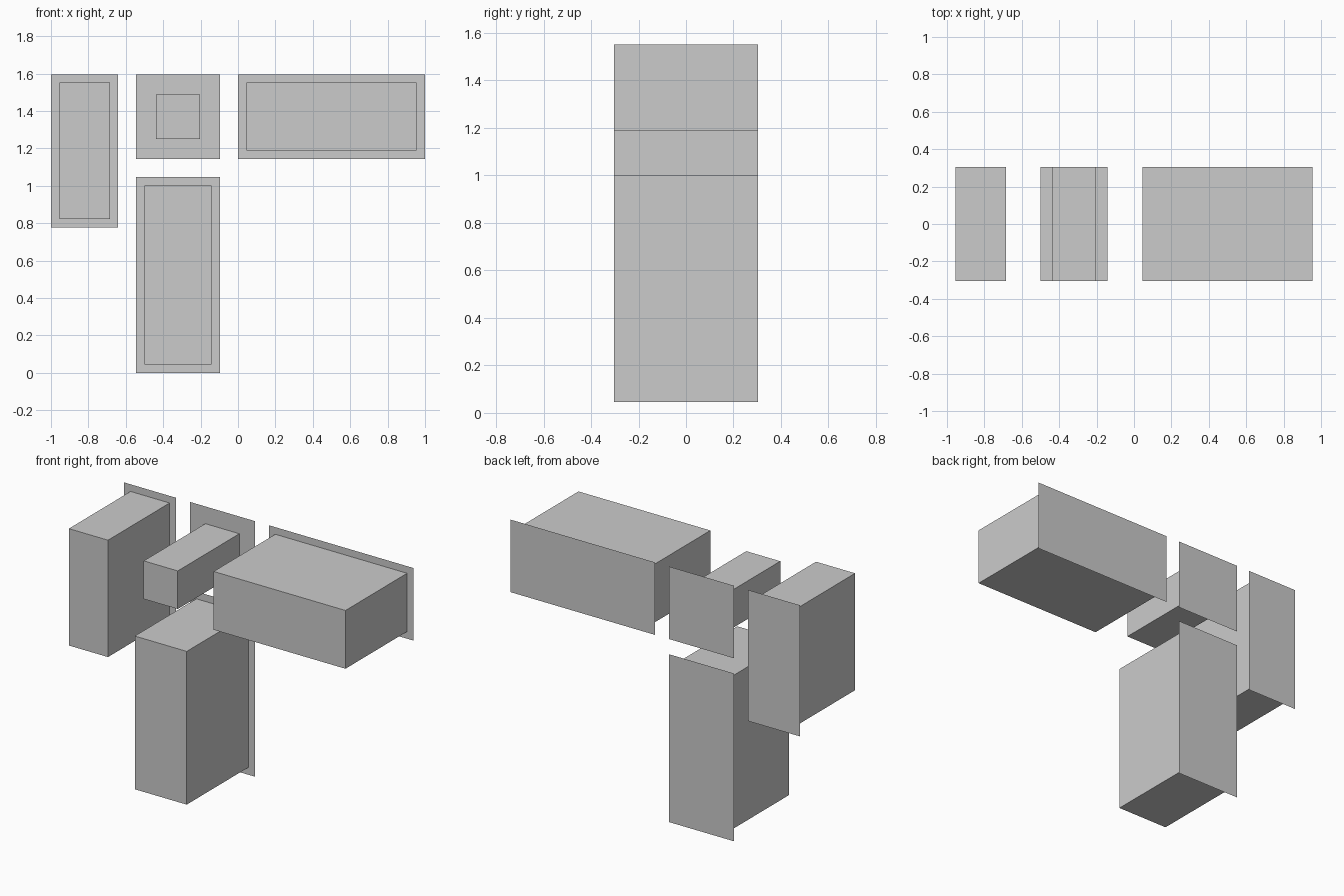
import bpy, bmesh

if "Cube" in bpy.data.objects:
    bpy.data.objects.remove(bpy.data.objects["Cube"])

FRONT, BACK = -0.304, 0.304


def new_object(name, bm):
    mesh = bpy.data.meshes.new(name)
    bm.to_mesh(mesh)
    bm.free()
    obj = bpy.data.objects.new(name, mesh)
    bpy.context.collection.objects.link(obj)


def back_face(bm, x0, x1, z0, z1):
    # rectangle on the back plane, normal facing +y
    corners = [(x0, z0), (x0, z1), (x1, z1), (x1, z0)]
    return bm.faces.new([bm.verts.new((x, BACK, z)) for x, z in corners])


def panel_with_block(name, x, z, margin):
    # thin back panel
    bm = bmesh.new()
    back_face(bm, *x, *z)
    new_object(name + "_back_panel", bm)

    # block standing forward from the panel, its back closed by the panel
    bm = bmesh.new()
    face = back_face(bm, x[0] + margin, x[1] - margin, z[0] + margin, z[1] - margin)
    geom = bmesh.ops.extrude_face_region(bm, geom=[face])["geom"]
    verts = [v for v in geom if isinstance(v, bmesh.types.BMVert)]
    bmesh.ops.translate(bm, verts=verts, vec=(0, FRONT - BACK, 0))
    if face.is_valid:
        bm.faces.remove(face)
    bmesh.ops.recalc_face_normals(bm, faces=bm.faces)
    # the open block must point outward: its front face looks towards -y
    front = min(bm.faces, key=lambda f: f.calc_center_median().y)
    if front.normal.y > 0:
        bmesh.ops.reverse_faces(bm, faces=bm.faces)
    new_object(name + "_block", bm)


# name, x range, z range, margin between panel edge and block
panel_with_block("left", (-1.0, -0.641), (0.777, 1.596), 0.0445)
panel_with_block("small_square", (-0.546, -0.096), (1.143, 1.596), 0.1075)
panel_with_block("right", (0.0, 1.0), (1.143, 1.596), 0.0445)
panel_with_block("lower", (-0.546, -0.096), (0.0, 1.048), 0.0455)
